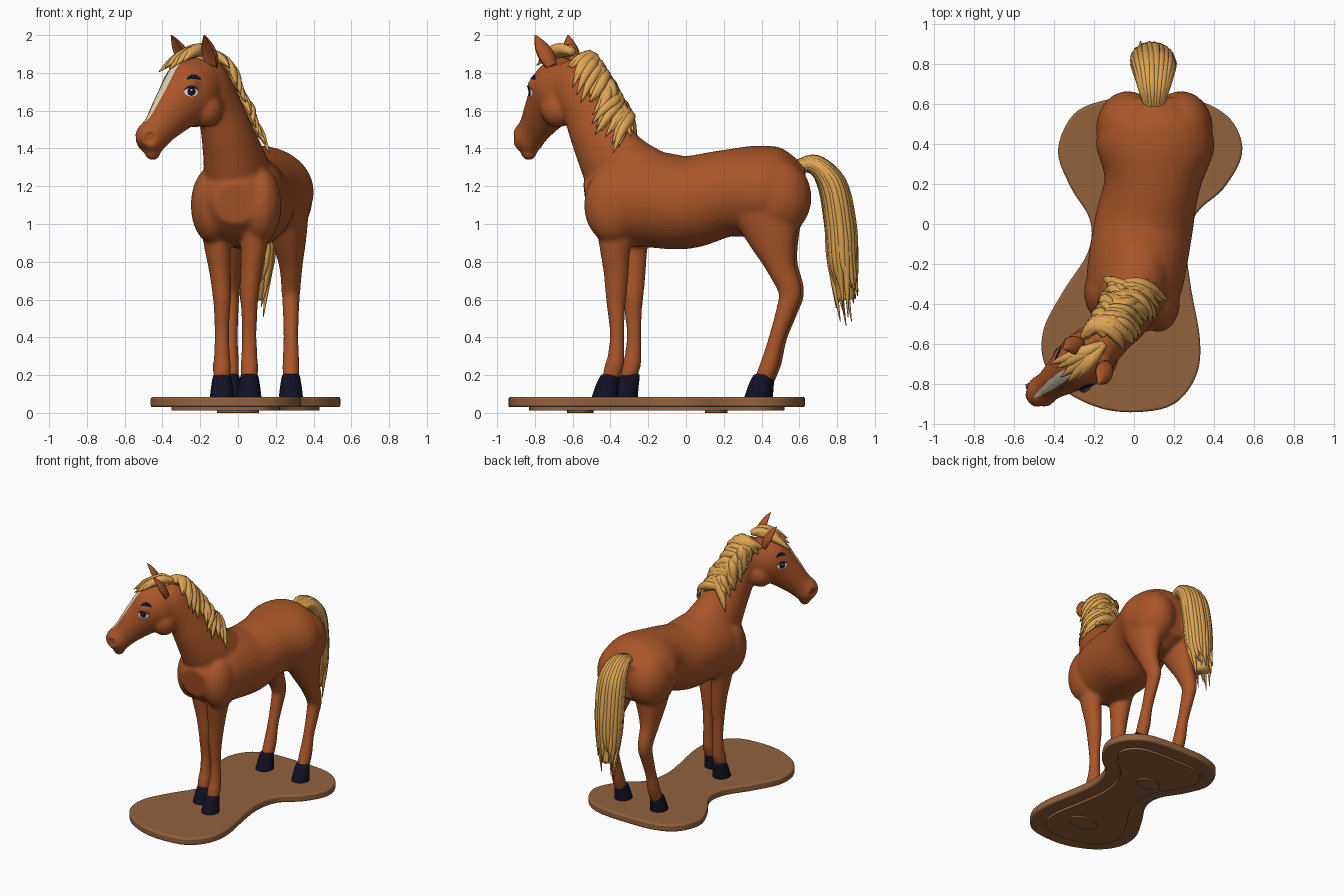
import bpy, bmesh, math, random
from mathutils import Vector as V, Matrix
from mathutils.bvhtree import BVHTree

if "Cube" in bpy.data.objects:
    bpy.data.objects.remove(bpy.data.objects["Cube"])

random.seed(3)

def mat(name, r, g, b):
    m = bpy.data.materials.new(name)
    m.diffuse_color = (r, g, b, 1)
    m.use_nodes = True
    m.node_tree.nodes["Principled BSDF"].inputs["Base Color"].default_value = m.diffuse_color
    return m

COAT = mat("chestnut coat", .40, .092, .022)
HAIR = mat("golden hair", .72, .37, .085)
HOOF = mat("dark navy", .006, .006, .02)
BLAZE = mat("cream blaze", .72, .64, .46)
WHITE = mat("eye white", .85, .85, .8)
WOOD = mat("brown base", .29, .122, .047)

def catmull(pts, steps, closed=False):
    P = [tuple(p) for p in pts]
    n = len(P)
    g = (lambda i: P[i % n]) if closed else (lambda i: P[max(0, min(n - 1, i))])
    out = []
    for i in range(n if closed else n - 1):
        for j in range(steps):
            t = j / steps
            out.append([.5 * (2 * b + (c - a) * t + (2 * a - 5 * b + 4 * c - d) * t * t + (3 * b - a - 3 * c + d) * t ** 3)
                        for a, b, c, d in zip(g(i - 1), g(i), g(i + 1), g(i + 2))])
    return out if closed else out + [list(P[-1])]

def frame(R, i, side):
    t = (V(R[min(i + 1, len(R) - 1)][:3]) - V(R[max(i - 1, 0)][:3])).normalized()
    s = V(side)
    s = (s - t * s.dot(t)).normalized()
    return s, t.cross(s)

def tube(bm, pts, side=(1, 0, 0), n=20, steps=6, cup=False, flat=False):
    """Loft ellipses (x, y, z, radius a, radius b) along a smooth path."""
    R = catmull(pts, steps)
    rings = []
    for i, (x, y, z, a, b) in enumerate(R):
        s, u = (V((1, 0, 0)), V((0, 1, 0))) if flat else frame(R, i, side)
        ring = []
        for k in range(n):
            th = 2 * math.pi * k / n
            v = math.sin(th)
            if cup and v > 0:
                v *= -.35
            ring.append(bm.verts.new(V((x, y, z)) + s * math.cos(th) * max(a, .001) + u * v * max(b, .001)))
        rings.append(ring)
    fs = [bm.faces.new(rings[0]), bm.faces.new(rings[-1][::-1])]
    for A, B in zip(rings, rings[1:]):
        fs += [bm.faces.new((A[k], B[k], B[(k + 1) % n], A[(k + 1) % n])) for k in range(n)]
    bmesh.ops.recalc_face_normals(bm, faces=fs)

def ball(bm, c, r):
    M = Matrix.Translation(c) @ Matrix.Diagonal((*r, 1))
    bmesh.ops.create_uvsphere(bm, u_segments=24, v_segments=16, radius=1, matrix=M)

def make(name, bm, material, sharp=None):
    me = bpy.data.meshes.new(name)
    bm.to_mesh(me)
    bm.free()
    me.materials.append(material)
    me.shade_smooth()
    if sharp:
        me.set_sharp_from_angle(angle=math.radians(sharp))
    ob = bpy.data.objects.new(name, me)
    bpy.context.scene.collection.objects.link(ob)
    return ob

# Head directions: forward, sideways, up
D, S, Z = V((-.8, -.6, 0)), V((.6, -.8, 0)), V((0, 0, 1))

# Body: torso, neck, head and legs fused into one smooth skin
bm = bmesh.new()
tube(bm, [(.10, .62, 1.15, .17, .15), (.105, .5, 1.16, .265, .235), (.105, .38, 1.17, .295, .245),
          (.09, .2, 1.16, .24, .23), (.05, 0, 1.115, .247, .247), (.02, -.18, 1.13, .247, .255),
          (0, -.32, 1.13, .237, .245), (-.01, -.45, 1.12, .19, .19), (-.01, -.53, 1.11, .11, .11)], n=32)
for x in (-.03, .235):
    ball(bm, (x, .475, 1.14), (.16, .19, .21))
ball(bm, (-.14, -.34, 1.1), (.11, .15, .2))
ball(bm, (.12, -.39, 1.1), (.11, .15, .2))
NECK = [(0, -.2, 1.15, .2, .25), (-.01, -.34, 1.28, .17, .21), (-.05, -.45, 1.45, .14, .16),
        (-.10, -.53, 1.62, .115, .135), (-.16, -.615, 1.76, .10, .13), (-.19, -.65, 1.83, .07, .09)]
NS = (.9, -.4, 0)
tube(bm, NECK, NS, n=28)
tube(bm, [(-.16, -.61, 1.80, .095, .115), (-.24, -.67, 1.71, .138, .172), (-.34, -.745, 1.60, .105, .13),
          (-.42, -.805, 1.50, .078, .094), (-.465, -.84, 1.45, .08, .09), (-.49, -.858, 1.42, .065, .072),
          (-.503, -.868, 1.405, .04, .045)], S, n=28)
ball(bm, (-.452, -.832, 1.377), (.042, .042, .04))
BROW = V((-.30, -.73, 1.735))
for sg in (1, -1):
    ball(bm, BROW + S * sg * .08, (.045, .045, .045))
    ball(bm, V((-.20, -.64, 1.61)) + S * sg * .05, (.09, .09, .1))

FRONT = [(.03, .01, 1.1, .10, .14), (.025, -.005, .9, .073, .088), (.01, 0, .75, .058, .068), (0, 0, .62, .05, .056),
         (0, 0, .55, .044, .048), (0, .005, .42, .039, .039), (0, 0, .3, .043, .045), (0, -.01, .25, .048, .05),
         (0, -.03, .18, .045, .045)]
HIND = [(-.03, .03, 1.1, .13, .2), (-.01, .07, .92, .093, .13), (0, .11, .78, .063, .08), (0, .16, .645, .05, .062),
        (0, .14, .55, .044, .052), (0, .09, .4, .039, .042), (0, .055, .27, .045, .048), (0, .02, .18, .045, .047)]
LEGS = [("front_right", FRONT, .06, -.37, 1, -.43), ("front_left", FRONT, -.085, -.28, -1, -.325),
        ("hind_right", HIND, .28, .39, 1, .378), ("hind_left", HIND, -.04, .405, -1, .39)]
for name, prof, x, y, sg, hy in LEGS:
    tube(bm, [(x + dx * sg, y + dy, z, a, b) for dx, dy, z, a, b in prof])
    hb = bmesh.new()
    tube(hb, [(x, hy, .08, .064, .07), (x, hy + .012, .14, .057, .062), (x, hy + .028, .195, .047, .052),
              (x, hy + .032, .205, .036, .04)], n=24, steps=4, flat=True)
    make(name + "_hoof", hb, HOOF, 50)

body = make("horse_body", bm, COAT)
m = body.modifiers.new("fuse", 'REMESH')
m.mode, m.voxel_size, m.use_smooth_shade = 'VOXEL', .011, True
m = body.modifiers.new("soften", 'SMOOTH')
m.factor, m.iterations = .5, 10
bpy.context.view_layer.update()
deps = bpy.context.evaluated_depsgraph_get()
skin = bpy.data.meshes.new_from_object(body.evaluated_get(deps), depsgraph=deps)
body.modifiers.clear()
body.data = skin
skin.shade_smooth()

# Nostrils pressed into the muzzle
for sg in (1, -1):
    c = V((-.50, -.865, 1.455)) + S * sg * .055
    for v in skin.vertices:
        r = (v.co - c).length / .034
        if r < 1:
            v.co -= v.normal * .022 * (1 - r * r)
bm = bmesh.new()
bm.from_mesh(skin)
tree = BVHTree.FromBMesh(bm)
bm.free()

def decal(name, c, n, up, w, h, material, off, bend=0, taper=0):
    """Thin oval patch laid on the skin."""
    n = n.normalized()
    x = V(up).cross(n).normalized()
    y = n.cross(x)
    b = bmesh.new()

    def put(p, q):
        o = c + x * p * w * (1 + taper * q) + y * (q * h - bend * p * p)
        hit = tree.ray_cast(o + n * .2, -n, .4)
        if hit[0] is None:
            hit = tree.find_nearest(o)
        return b.verts.new(hit[0] + n * off)
    mid = put(0, 0)
    K = 28
    rings = [[put(r / 7 * math.cos(2 * math.pi * k / K), r / 7 * math.sin(2 * math.pi * k / K)) for k in range(K)]
             for r in range(1, 8)]
    for k in range(K):
        j = (k + 1) % K
        b.faces.new((mid, rings[0][k], rings[0][j]))
        for A, B in zip(rings, rings[1:]):
            b.faces.new((A[k], B[k], B[j], A[j]))
    make(name, b, material)

# Eyes, brows and face blaze
for sg, nm in ((1, "right"), (-1, "left")):
    n = S * sg * .8 + D * .5 + Z * .1
    e = V((-.315, -.73, 1.70)) + S * sg * .112
    decal(nm + "_eye_white", e, n, Z, .037, .025, WHITE, .003)
    decal(nm + "_eye_iris", e, n, Z, .022, .022, HOOF, .005)
    decal(nm + "_eye_glint", e + Z * .008, n, Z, .006, .006, WHITE, .007)
    decal(nm + "_eye_lash", e + Z * .026, n, Z, .04, .006, HOOF, .006, bend=.02)
    decal(nm + "_brow", V((-.30, -.735, 1.782)) + S * sg * .112, n, Z, .04, .013, HOOF, .005, bend=.015)
UP = D * .67 + Z * .74
decal("face_blaze", V((-.395, -.79, 1.69)), UP, V((.33, .245, .37)), .026, .2, BLAZE, .004, taper=.35)

# Ears
for nm, a, b in (("right", (-.14, -.715, 1.83), (-.18, -.80, 2.0)), ("left", (-.275, -.60, 1.83), (-.355, -.625, 2.0))):
    a, b = V(a), V(b)
    bm = bmesh.new()
    tube(bm, [(*(a.lerp(b, f)), w, d) for f, w, d in
              ((0, .036, .036), (.3, .05, .045), (.6, .044, .036), (.85, .02, .02), (1, .003, .003))], -S, cup=True)
    make(nm + "_ear", bm, COAT)

# Mane: locks wrapped over the neck crest
NC = catmull(NECK, 20)

def on_neck(f, deg, k):
    i = int(max(0, min(1, f)) * 100)
    s, u = frame(NC, i, NS)
    a = math.radians(deg)
    if f > .8:
        k += (f - .8) * .1
    return V(NC[i][:3]) + s * math.cos(a) * (NC[i][3] + k) + u * math.sin(a) * (NC[i][4] + k)

def lock(bm, pts, r):
    prof = [.5, 1, 1, .75, .06] if len(pts) == 5 else [.6, 1, .8, .06]
    tube(bm, [(*p, r * q, r * q) for p, q in zip(pts, prof)], (.6, .5, .6), n=8, steps=4)

bm = bmesh.new()
def wrap(f0, drop, a0, a1):
    ks = (.005, .03, .035, .025, .02)
    lock(bm, [on_neck(f0 - drop * (j / 4) ** 1.3, a0 + (a1 - a0) * j / 4, ks[j] + random.uniform(-.006, .01))
              for j in range(5)], random.uniform(.026, .036))
for i in range(34):
    wrap(1 - .5 * i / 33, random.uniform(.13, .25), random.uniform(130, 160), random.uniform(12, 50))
for i in range(16):
    wrap(.98 - .46 * i / 15, random.uniform(.12, .24), random.uniform(85, 105), random.uniform(140, 165))
for i in range(12):
    wrap(.95 - .42 * i / 11, random.uniform(.2, .27), random.uniform(95, 110), random.uniform(60, 90))
make("mane", bm, HAIR)

# Forelock
bm = bmesh.new()
for tip in ((-.42, -.70, 1.805), (-.385, -.72, 1.83), (-.365, -.765, 1.82), (-.33, -.79, 1.84), (-.29, -.78, 1.86),
            (-.35, -.68, 1.85)):
    tip = V(tip)
    root = V((-.15, -.60, 1.91))
    lock(bm, [root, root.lerp(tip, .35) + Z * .035, root.lerp(tip, .7) + Z * .03, tip], .032)
make("forelock", bm, HAIR)

# Tail: core with a ring of locks
TAIL = [(.1, .58, 1.30), (.1, .68, 1.315), (.1, .775, 1.21), (.095, .815, 1.0), (.09, .83, .8), (.08, .85, .6)]
WID = [(.035, .025), (.06, .035), (.085, .055), (.09, .062), (.08, .06), (.055, .05)]
bm = bmesh.new()
tube(bm, [(*p, w, d) for p, (w, d) in zip(TAIL, WID)], n=20)
for i in range(22):
    a = 2 * math.pi * i / 22
    end = random.uniform(-.14, .1)
    pts = []
    for j, (p, (w, d)) in enumerate(zip(TAIL, WID)):
        s, u = frame(TAIL, j, (1, 0, 0))
        q = V(p) + s * math.cos(a) * w * 1.03 + u * math.sin(a) * d * 1.03
        if j == 5:
            q += V((random.uniform(-.02, .02), random.uniform(-.01, .03), end))
        r = (.012, .017, .021, .022, .022, .002)[j] * random.uniform(.9, 1.15)
        pts.append((*q, r, r))
    tube(bm, pts, n=8, steps=5)
make("tail", bm, HAIR)

# Base: hourglass plate with an inset underside panel
OUT = catmull([(.54, .35), (.5, .5), (.38, .595), (.22, .625), (.03, .63), (-.14, .62), (-.3, .55), (-.38, .37),
               (-.32, .19), (-.22, .02), (-.23, -.14), (-.35, -.33), (-.45, -.52), (-.45, -.69), (-.35, -.83),
               (-.17, -.92), (.02, -.94), (.2, -.9), (.31, -.76), (.33, -.58), (.285, -.32), (.265, -.12),
               (.31, .05), (.45, .18)], 5, True)

def plate(name, outline, z0, z1, bevel):
    b = bmesh.new()
    f = b.faces.new([b.verts.new((x, y, z0)) for x, y in outline])
    g = bmesh.ops.extrude_face_region(b, geom=[f])
    bmesh.ops.translate(b, vec=(0, 0, z1 - z0), verts=[v for v in g["geom"] if isinstance(v, bmesh.types.BMVert)])
    bmesh.ops.recalc_face_normals(b, faces=b.faces)
    ob = make(name, b, WOOD, 40)
    m = ob.modifiers.new("round edge", 'BEVEL')
    m.width, m.segments = bevel, 3

plate("base", OUT, .03, .085, .012)
inner = []
for i, p in enumerate(OUT):
    t = (V(OUT[(i + 1) % len(OUT)]) - V(OUT[i - 1])).normalized()
    inner.append((p[0] - t.y * .11, p[1] + t.x * .11))
plate("base_panel", inner, .012, .035, .003)
for nm, cy, r in (("front_pad", -.56, .07), ("back_pad", .16, .06)):
    plate(nm, [(r * 1.6 * math.cos(k * math.pi / 12), cy + r * math.sin(k * math.pi / 12)) for k in range(24)],
          0, .015, .002)
